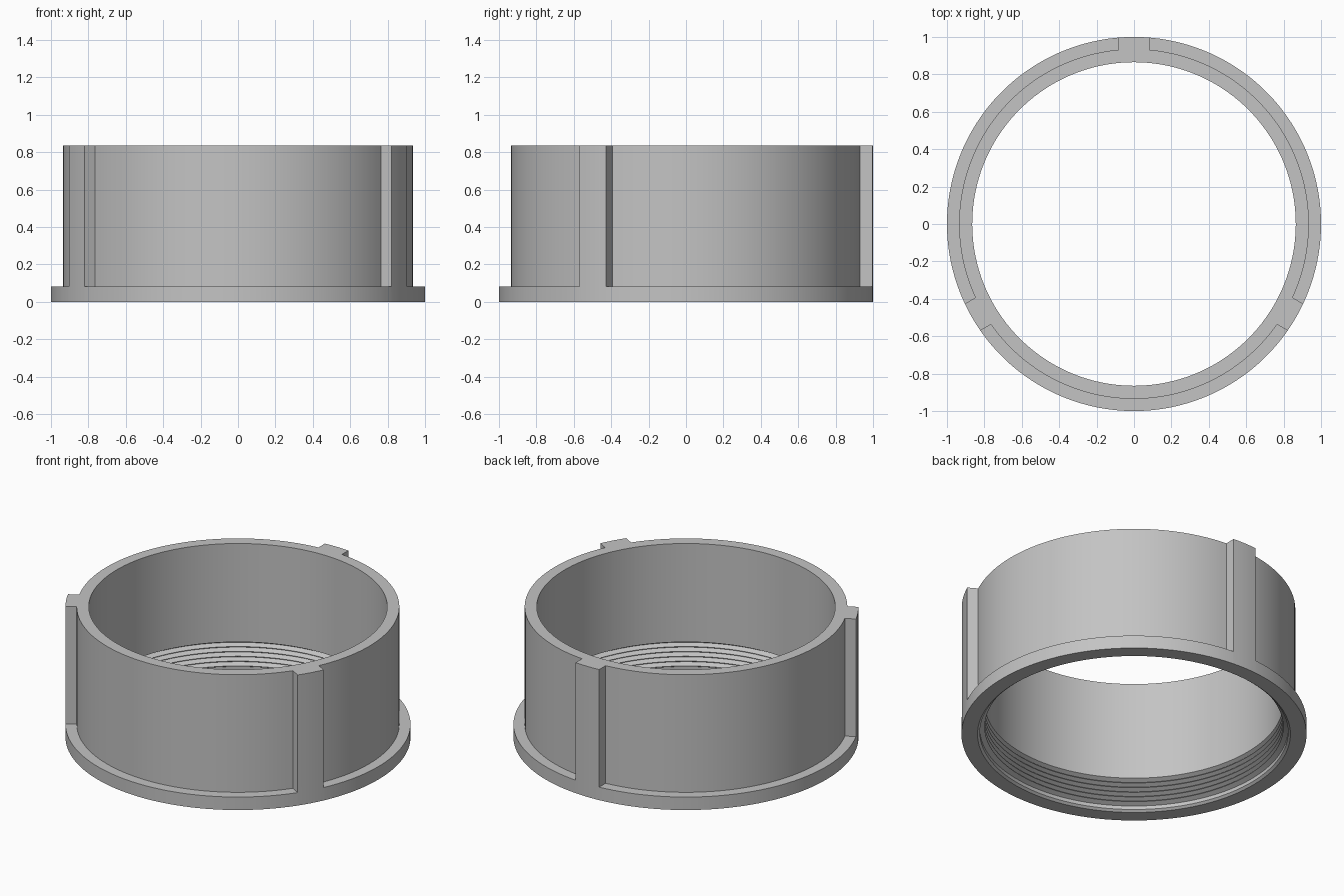
import bpy
import bmesh
from math import asin, sin, cos, radians

cube = bpy.data.objects.get("Cube")
if cube:
    bpy.data.objects.remove(cube, do_unlink=True)

HEIGHT, FLANGE_H = 0.835, 0.083
FLANGE_R, WALL_R, BORE_R = 1.0, 0.935, 0.865
ENTRY_R, ROOT_R = 0.907, 0.893
RIB_HALF = 0.083
THREAD_BOTTOM, PITCH, TURNS = 0.035, 0.031, 5

grey = bpy.data.materials.new("plain grey")
grey.use_nodes = True
colour = (0.55, 0.55, 0.55, 1)
grey.diffuse_color = colour
bsdf = next(n for n in grey.node_tree.nodes if n.type == 'BSDF_PRINCIPLED')
bsdf.inputs["Base Color"].default_value = colour
bsdf.inputs["Roughness"].default_value = 0.6

# Inner profile: entry recess, thread ridges, then the plain bore
inner = [(ENTRY_R, 0), (ROOT_R, 0.012), (ROOT_R, THREAD_BOTTOM)]
for i in range(TURNS):
    z = THREAD_BOTTOM + i * PITCH
    inner.append((BORE_R, z + PITCH * 0.45))
    inner.append((BORE_R, z + PITCH * 0.55))
    inner.append((ROOT_R, z + PITCH))
inner.append((BORE_R, THREAD_BOTTOM + (TURNS + 0.5) * PITCH))
inner.append((BORE_R, HEIGHT))


def profile(wall):
    """Closed section for one angle, with the given outer wall radius."""
    return inner + [(wall, HEIGHT), (wall, FLANGE_H),
                    (FLANGE_R, FLANGE_H), (FLANGE_R, 0)]


def spread(start, end, steps):
    return [start + (end - start) * i / steps for i in range(steps + 1)]


# Angles around the ring: a rib, then a stretch of wall, three times
rib_a = asin(RIB_HALF / FLANGE_R)
wall_a = asin(RIB_HALF / WALL_R)
columns = []
for k in range(3):
    mid = radians(90 + 120 * k)
    columns += [(a, FLANGE_R) for a in spread(mid - rib_a, mid + rib_a, 4)]
    columns += [(a, WALL_R) for a in
                spread(mid + wall_a, mid + radians(120) - wall_a, 40)]

# Sweep the section around the axis
bm = bmesh.new()
rings = [[bm.verts.new((r * cos(a), r * sin(a), z)) for r, z in profile(wall)]
         for a, wall in columns]
for i, ring in enumerate(rings):
    after = rings[(i + 1) % len(rings)]
    for j in range(len(ring)):
        k = (j + 1) % len(ring)
        bm.faces.new((ring[j], after[j], after[k], ring[k]))
bmesh.ops.remove_doubles(bm, verts=bm.verts, dist=0.0001)
bmesh.ops.dissolve_degenerate(bm, edges=bm.edges, dist=0.0001)
bmesh.ops.recalc_face_normals(bm, faces=bm.faces)

mesh = bpy.data.meshes.new("threaded_collar")
bm.to_mesh(mesh)
bm.free()
mesh.materials.append(grey)
collar = bpy.data.objects.new("threaded_collar", mesh)
bpy.context.collection.objects.link(collar)

# Smooth round walls, sharp rims and ribs
bpy.ops.object.select_all(action='DESELECT')
collar.select_set(True)
bpy.context.view_layer.objects.active = collar
bpy.ops.object.shade_smooth_by_angle(angle=radians(30))
